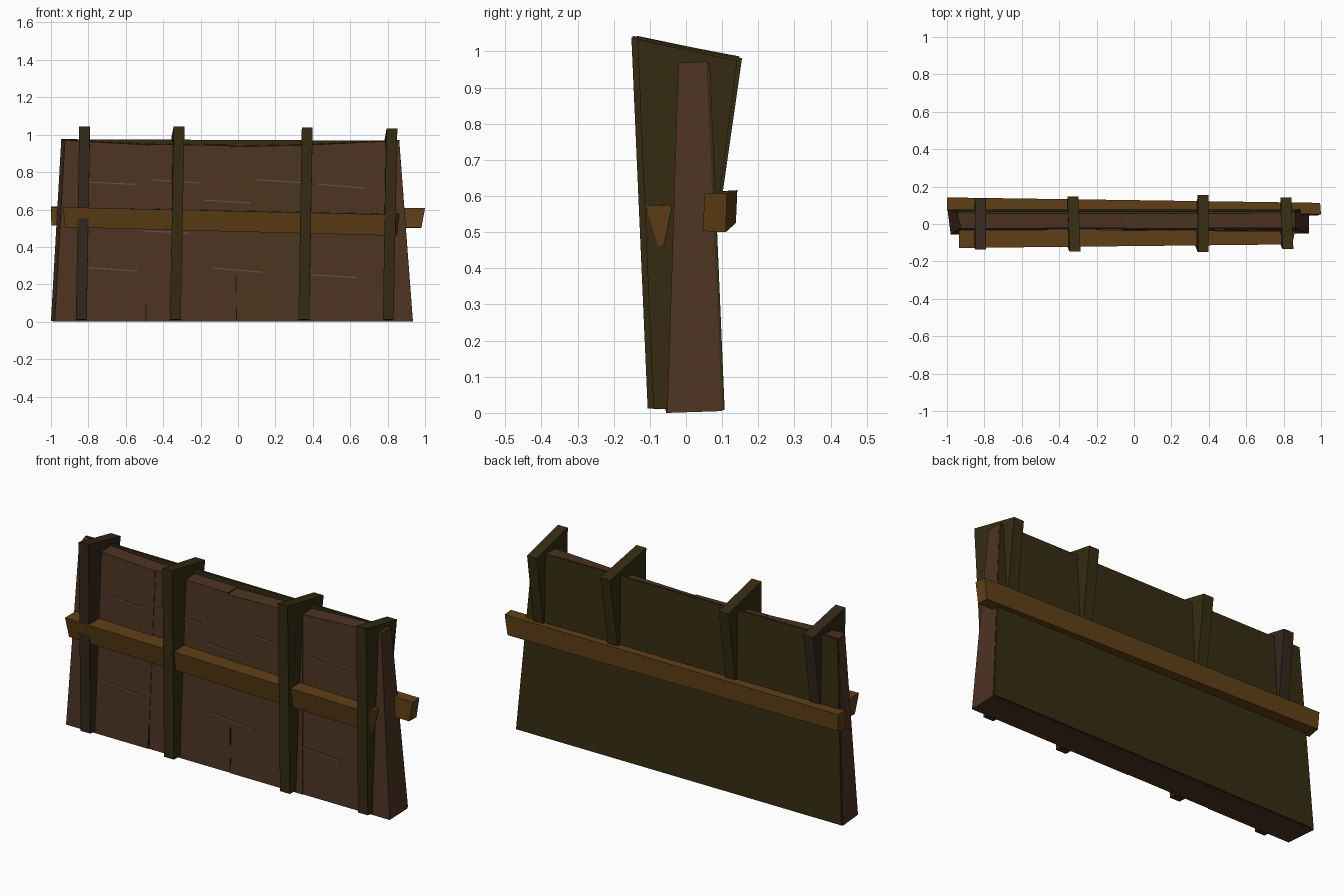
import bpy, math


def material(name, rgb):
    m = bpy.data.materials.new(name)
    m.diffuse_color = (*rgb, 1)
    return m


WOOD = material("plank_wood", (0.072, 0.033, 0.016))
WOOD_B = material("plank_wood_olive", (0.070, 0.036, 0.014))
OLIVE = material("dark_wood", (0.036, 0.025, 0.006))
DARK = material("darker_wood", (0.034, 0.021, 0.012))
RAIL = material("rail_wood", (0.115, 0.050, 0.008))
GREY = material("scratch_grey", (0.10, 0.09, 0.085))
BLACK = material("gap_dark", (0.012, 0.008, 0.005))


def prism(name, ring_a, ring_b, mat):
    """Solid joining two matching rings, each counter-clockwise seen from ring_b's side."""
    n = len(ring_a)
    faces = [tuple(reversed(range(n))), tuple(range(n, 2 * n))]
    faces += [(i, (i + 1) % n, n + (i + 1) % n, n + i) for i in range(n)]
    me = bpy.data.meshes.new(name)
    me.from_pydata(ring_a + ring_b, [], faces)
    me.materials.append(mat)
    ob = bpy.data.objects.new(name, me)
    bpy.context.collection.objects.link(ob)
    return ob


def mix(a, b, t):
    return a + (b - a) * t


# Tapered planks: left x and right x at the foot and head, front/rear head heights
planks = [
    (-0.990, -0.493, -0.935, -0.474, 0.970, 0.945, 0.000, WOOD),
    (-0.493, -0.008, -0.474, -0.045, 0.948, 0.942, 0.003, WOOD),
    (-0.008, 0.420, -0.045, 0.400, 0.935, 0.945, 0.000, WOOD_B),
    (0.420, 0.935, 0.400, 0.862, 0.946, 0.968, 0.003, WOOD),
]
for i, (x0, x1, t0, t1, zl, zr, dy, mat) in enumerate(planks):
    skew = 0.010 if i == 0 else 0.0          # left end is cut at a slant
    prism(f"plank_{i + 1}",
          [(x0 + skew, -0.055 + dy, 0), (x1, -0.055 + dy, 0),
           (x1, 0.100, 0.005), (x0 - skew, 0.100, 0.005)],
          [(t0 + skew, -0.024 + dy, zl), (t1, -0.024 + dy, zr),
           (t1, 0.056, zr + 0.004), (t0 - skew, 0.056, zl + 0.004)], mat)

# Thin sheet across the back
prism("back_panel",
      [(-0.995, 0.098, 0.008), (0.932, 0.098, 0.008), (0.932, 0.107, 0.008), (-0.995, 0.107, 0.008)],
      [(-0.944, 0.054, 0.976), (0.862, 0.054, 0.968), (0.862, 0.066, 0.968), (-0.944, 0.066, 0.976)],
      OLIVE)

# Wedge-shaped posts running through the wall, wider at the head
posts = [  # foot x, head x, foot front y, head front y, head back y, head z, back shift
    (-0.838, -0.820, -0.094, -0.136, 0.138, 1.043, 0.000, DARK),
    (-0.335, -0.315, -0.106, -0.148, 0.148, 1.043, -0.012, OLIVE),
    (0.352, 0.370, -0.106, -0.151, 0.155, 1.038, 0.000, OLIVE),
    (0.803, 0.823, -0.090, -0.134, 0.142, 1.032, -0.010, OLIVE),
]
W = 0.029
for i, (xb, xt, yb, yt, yk, z, s, mat) in enumerate(posts):
    prism(f"post_{i + 1}",
          [(xb - W, yb, 0.012), (xb + W, yb, 0.012), (xb + W, 0.015, 0.008), (xb - W, 0.015, 0.008)],
          [(xt - W, yt, z), (xt + W, yt, z), (xt + W + s, yk, z - 0.057), (xt - W + s, yk, z - 0.057)],
          mat)

# Crooked cross rails, front and back
prism("front_rail",
      [(-0.935, -0.128, 0.612), (-0.925, -0.108, 0.505), (-0.925, -0.030, 0.505), (-0.935, -0.030, 0.612)],
      [(0.845, -0.109, 0.573), (0.835, -0.085, 0.460), (0.848, -0.062, 0.460), (0.862, -0.038, 0.575)],
      RAIL)
prism("back_rail",
      [(-1.000, 0.075, 0.612), (-0.998, 0.072, 0.515), (-0.995, 0.138, 0.525), (-1.000, 0.142, 0.616)],
      [(1.000, 0.052, 0.608), (0.980, 0.046, 0.503), (0.980, 0.110, 0.500), (0.995, 0.113, 0.607)],
      RAIL)


def front_mark(name, x0, z0, x1, z1, r, mat):
    """Thin sliver lying on the sloping front face."""
    dx, dz = x1 - x0, z1 - z0
    length = math.hypot(dx, dz)
    nx, nz = -dz / length * r, dx / length * r

    def ring(off):
        pts = [(x0 - nx, z0 - nz), (x1 - nx, z1 - nz), (x1 + nx, z1 + nz), (x0 + nx, z0 + nz)]
        return [(x, mix(-0.055, -0.024, z / 0.95) + off, z) for x, z in pts]
    prism(name, ring(0.006), ring(-0.002), mat)


# Grey scratches in the grain
scratches = [(-0.79, .746, -0.54, .734), (-0.46, .758, -0.20, .741), (0.10, .760, 0.34, .744),
             (0.43, .735, 0.68, .714), (-0.18, .650, 0.07, .635), (-0.51, .487, -0.26, .473),
             (-0.80, .290, -0.54, .270), (-0.13, .287, 0.13, .265), (0.39, .250, 0.64, .236)]
for i, s in enumerate(scratches):
    front_mark(f"scratch_{i + 1}", *s, 0.003, GREY)

# Dark slits where planks meet
for i, s in enumerate([(-0.493, .005, -0.492, .10), (-0.008, .01, -0.009, .08), (-0.010, .15, -0.012, .24)]):
    front_mark(f"plank_gap_{i + 1}", *s, 0.003, BLACK)
